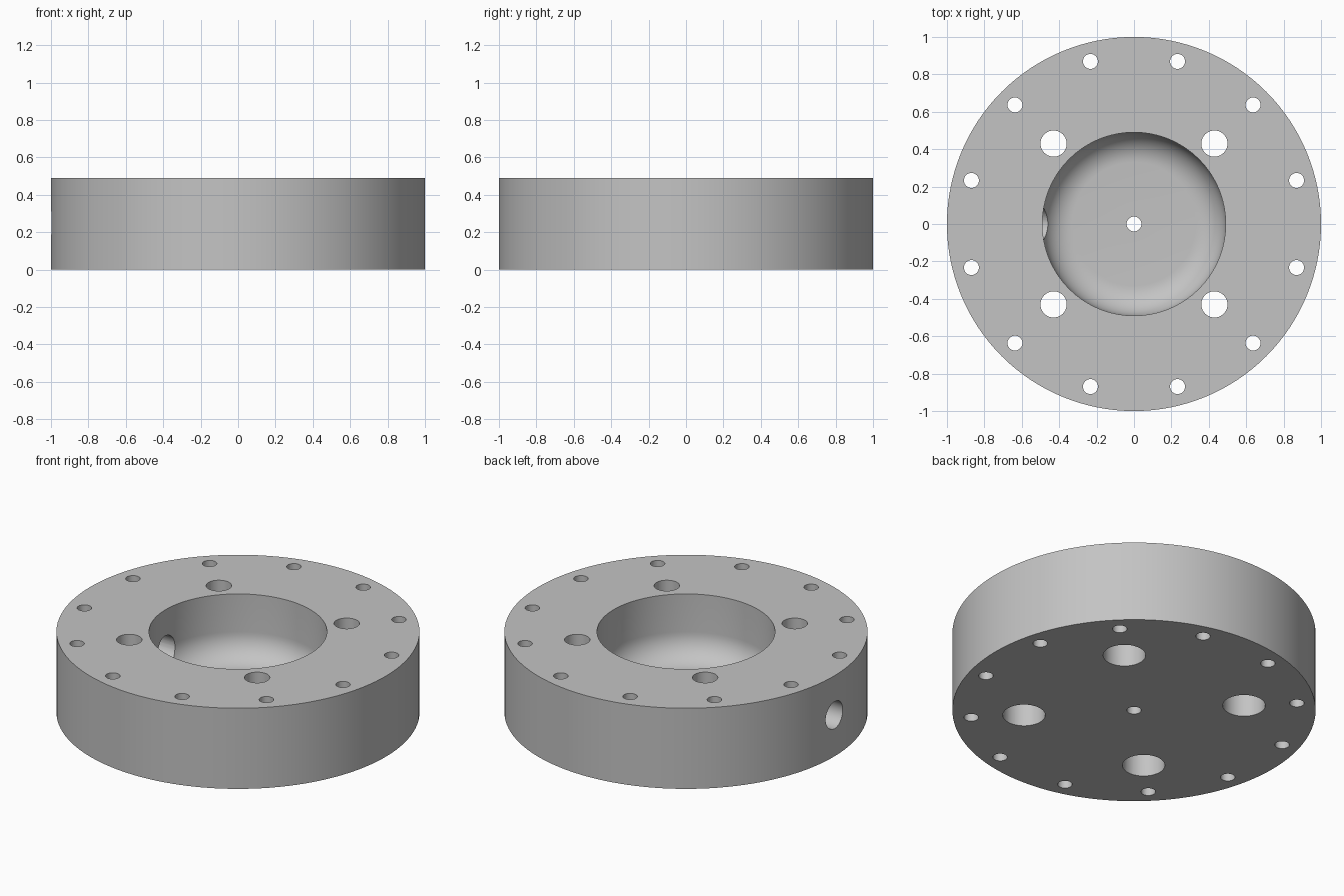
import bpy, bmesh, math
from mathutils import Matrix

if "Cube" in bpy.data.objects:
    bpy.data.objects.remove(bpy.data.objects["Cube"])

H = 0.49          # flange height
BORE = 0.49       # pocket radius
FLOOR = 0.10      # pocket floor height
FILLET = 0.16     # rounding between pocket wall and floor

grey = bpy.data.materials.new("machined grey")
grey.diffuse_color = (0.55, 0.55, 0.55, 1)
grey.use_nodes = True
grey.node_tree.nodes["Principled BSDF"].inputs["Base Color"].default_value = grey.diffuse_color


def new_object(name, bm):
    bmesh.ops.recalc_face_normals(bm, faces=bm.faces)
    mesh = bpy.data.meshes.new(name)
    bm.to_mesh(mesh)
    bm.free()
    mesh.materials.append(grey)
    obj = bpy.data.objects.new(name, mesh)
    bpy.context.collection.objects.link(obj)
    return obj


def add_hole(bm, x, y, r, z0, z1, seg=32):
    bmesh.ops.create_cone(bm, cap_ends=True, segments=seg, radius1=r, radius2=r,
                          depth=z1 - z0,
                          matrix=Matrix.Translation((x, y, (z0 + z1) / 2)))


def cut(target, name, bm):
    cutter = new_object(name, bm)
    mod = target.modifiers.new(name, 'BOOLEAN')
    mod.operation = 'DIFFERENCE'
    mod.solver = 'EXACT'
    mod.object = cutter
    bpy.context.view_layer.objects.active = target
    bpy.ops.object.modifier_apply(modifier=name)
    bpy.data.objects.remove(cutter)


# Flange body: revolved section with a rounded blind pocket
profile = [(0, 0), (1, 0), (1, H), (BORE, H)]
for i in range(13):
    a = math.radians(90 * i / 12)
    profile.append((BORE - FILLET + FILLET * math.cos(a),
                    FLOOR + FILLET - FILLET * math.sin(a)))
profile.append((0, FLOOR))
bm = bmesh.new()
verts = [bm.verts.new((r, 0, z)) for r, z in profile]
edges = [bm.edges.new(p) for p in zip(verts, verts[1:])]
bmesh.ops.spin(bm, geom=verts + edges, cent=(0, 0, 0), axis=(0, 0, 1),
               angle=math.tau, steps=128, use_merge=True)
bmesh.ops.remove_doubles(bm, verts=bm.verts, dist=1e-5)
flange = new_object("flange_body", bm)

# Small holes: ring of twelve plus one in the centre
bm = bmesh.new()
add_hole(bm, 0, 0, 0.04, -0.1, H + 0.1)
for i in range(12):
    a = math.radians(15 + 30 * i)
    add_hole(bm, 0.9 * math.cos(a), 0.9 * math.sin(a), 0.04, -0.1, H + 0.1)
cut(flange, "small_holes", bm)

# Four bolt holes, then their wider recesses from below
corners = [(sx * 0.43, sy * 0.43) for sx in (-1, 1) for sy in (-1, 1)]
for name, r, top in (("bolt_holes", 0.07, H + 0.1), ("bolt_recesses", 0.117, 0.25)):
    bm = bmesh.new()
    for x, y in corners:
        add_hole(bm, x, y, r, -0.1, top, 48)
    cut(flange, name, bm)

# Side port through the left wall into the pocket
bm = bmesh.new()
bmesh.ops.create_cone(bm, cap_ends=True, segments=48, radius1=0.082, radius2=0.082,
                      depth=0.8, matrix=Matrix.Translation((-0.8, 0, 0.25))
                      @ Matrix.Rotation(math.pi / 2, 4, 'Y'))
cut(flange, "side_port", bm)

flange.select_set(True)
bpy.context.view_layer.objects.active = flange
bpy.ops.object.shade_smooth_by_angle(angle=math.radians(30))
